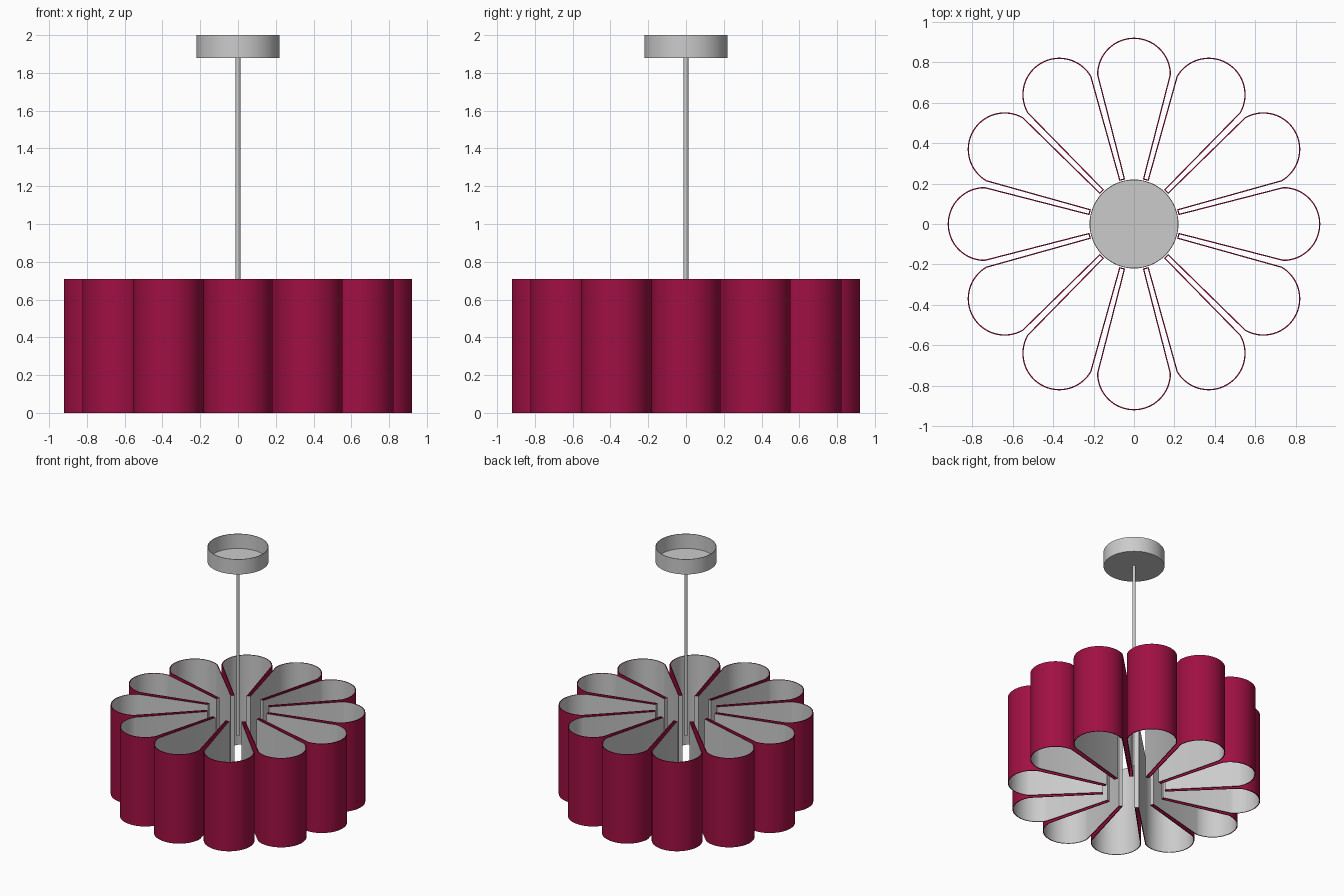
import bpy
import bmesh
from math import sin, cos, pi, radians

PETALS = 12
ARC_STEPS = 32
SHADE_TOP = 0.71
TIP_CENTRE, TIP_RADIUS = 0.739, 0.183   # rounded petal end
ROOT_U, ROOT_V = 0.225, 0.051           # inner end of each petal wall
WALL = 0.006

cube = bpy.data.objects.get("Cube")
if cube:
    bpy.data.objects.remove(cube, do_unlink=True)


def make_material(name, colour):
    mat = bpy.data.materials.new(name)
    mat.use_nodes = True
    mat.diffuse_color = colour
    mat.node_tree.nodes["Principled BSDF"].inputs["Base Color"].default_value = colour
    return mat


maroon = make_material("maroon", (0.35, 0.005, 0.055, 1))
grey = make_material("light grey", (0.6, 0.6, 0.6, 1))


def finish(name, bm, materials, wall=0):
    """Turn a bmesh into an object, thicken it inwards and smooth it."""
    mesh = bpy.data.meshes.new(name)
    bm.to_mesh(mesh)
    bm.free()
    obj = bpy.data.objects.new(name, mesh)
    bpy.context.collection.objects.link(obj)
    for mat in materials:
        mesh.materials.append(mat)
    bpy.ops.object.select_all(action='DESELECT')
    obj.select_set(True)
    bpy.context.view_layer.objects.active = obj
    if wall:
        mod = obj.modifiers.new("wall", 'SOLIDIFY')
        mod.thickness = wall
        mod.offset = -1
        mod.use_even_offset = True
        mod.material_offset = len(materials) - 1   # lining colour
        mod.material_offset_rim = 0
        bpy.ops.object.modifier_apply(modifier=mod.name)
    bpy.ops.object.shade_smooth_by_angle(angle=radians(30))
    return obj


def cylinder(name, radius, bottom, top, sides, open_top=False):
    bm = bmesh.new()
    bmesh.ops.create_cone(bm, cap_ends=True, segments=sides, radius1=radius,
                          radius2=radius, depth=top - bottom)
    bmesh.ops.translate(bm, verts=bm.verts, vec=(0, 0, (top + bottom) / 2))
    if open_top:
        caps = [f for f in bm.faces if f.normal.z > 0.9]
        bmesh.ops.delete(bm, geom=caps, context='FACES_ONLY')
    return finish(name, bm, [grey], 0.004 if open_top else 0)


# Petal outline: straight wall out, half circle, straight wall back
petal = [(ROOT_U, -ROOT_V)]
for i in range(ARC_STEPS + 1):
    t = -pi / 2 + pi * i / ARC_STEPS
    petal.append((TIP_CENTRE + TIP_RADIUS * cos(t), TIP_RADIUS * sin(t)))
petal.append((ROOT_U, ROOT_V))

# Shade: one continuous ribbon through all petals, maroon with a grey lining
bm = bmesh.new()
lower, upper = [], []
for k in range(PETALS):
    a = 2 * pi * k / PETALS
    for u, v in petal:
        x, y = u * cos(a) - v * sin(a), u * sin(a) + v * cos(a)
        lower.append(bm.verts.new((x, y, 0)))
        upper.append(bm.verts.new((x, y, SHADE_TOP)))
for i in range(len(lower)):
    j = (i + 1) % len(lower)
    bm.faces.new((lower[i], lower[j], upper[j], upper[i]))
finish("petal_shade", bm, [maroon, grey], WALL)

# Hanging rod and open ceiling cup
cylinder("hanging_rod", 0.0125, 0.5, 1.882, 24)
cylinder("ceiling_cup", 0.22, 1.88, 2.0, 64, open_top=True)
